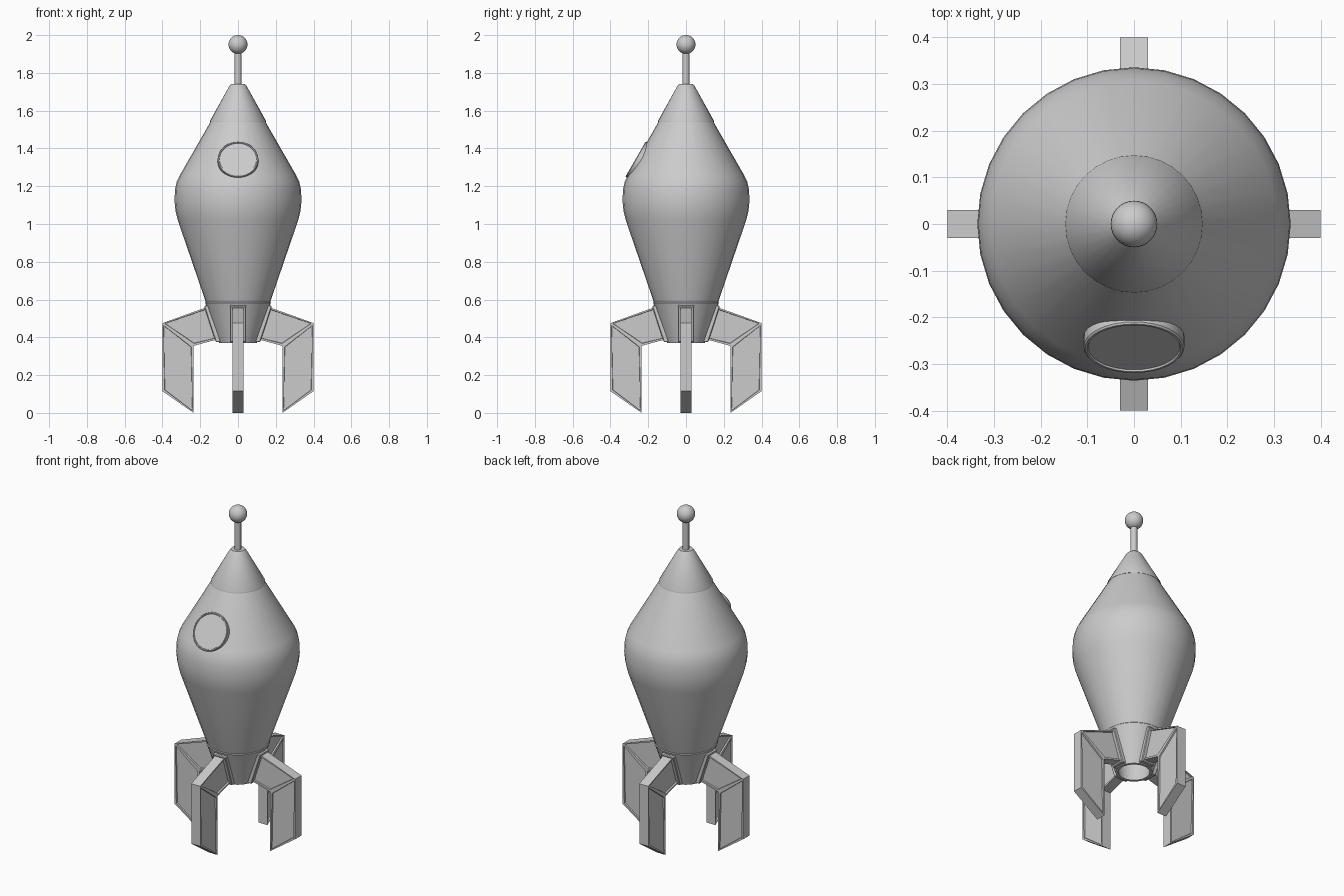
import bpy, bmesh, math
from mathutils import Matrix, Vector

cube = bpy.data.objects.get("Cube")
if cube:
    bpy.data.objects.remove(cube, do_unlink=True)

grey = bpy.data.materials.new("plain_grey")
grey.use_nodes = True
colour = (0.6, 0.6, 0.6, 1)
grey.diffuse_color = colour
grey.node_tree.nodes["Principled BSDF"].inputs["Base Color"].default_value = colour


def finish(name, bm, smooth=True, matrix=Matrix()):
    """Turn a bmesh into a named, shaded object."""
    bmesh.ops.remove_doubles(bm, verts=bm.verts, dist=1e-5)
    bmesh.ops.recalc_face_normals(bm, faces=bm.faces)
    mesh = bpy.data.meshes.new(name)
    bm.to_mesh(mesh)
    bm.free()
    mesh.materials.append(grey)
    obj = bpy.data.objects.new(name, mesh)
    bpy.context.collection.objects.link(obj)
    obj.matrix_world = matrix
    if smooth:
        bpy.ops.object.select_all(action="DESELECT")
        obj.select_set(True)
        bpy.context.view_layer.objects.active = obj
        bpy.ops.object.shade_smooth_by_angle(angle=math.radians(30))
    return obj


def lathe(name, profile, sides=32, matrix=Matrix()):
    """Spin a (radius, height) profile around z."""
    bm = bmesh.new()
    verts = [bm.verts.new((r, 0, z)) for r, z in profile]
    edges = [bm.edges.new(pair) for pair in zip(verts, verts[1:])]
    bmesh.ops.spin(bm, geom=verts + edges, cent=(0, 0, 0), axis=(0, 0, 1),
                   angle=math.tau, steps=sides, use_duplicate=False)
    return finish(name, bm, matrix=matrix)


def slab(bm, outlines, half_width):
    """Extrude side outlines in the xz plane, sharing their common walls."""
    caps = []
    points = {p for outline in outlines for p in outline}
    near, far = ({p: bm.verts.new((p[0], y, p[1])) for p in points}
                 for y in (-half_width, half_width))
    sides = [pair for o in outlines for pair in zip(o, o[1:] + o[:1])]
    for outline in outlines:
        caps.append(bm.faces.new([near[p] for p in outline]))
        caps.append(bm.faces.new([far[p] for p in reversed(outline)]))
    for a, b in sides:
        if (b, a) not in sides:
            bm.faces.new((near[b], near[a], far[a], far[b]))
    bmesh.ops.recalc_face_normals(bm, faces=bm.faces)
    return caps


# Hull, nose and hollow exhaust
lathe("hull", [(0, 0.58), (0.168, 0.58), (0.319, 1.02), (0.331, 1.07),
               (0.336, 1.12), (0.334, 1.18), (0.324, 1.225), (0.307, 1.26),
               (0.143, 1.545), (0, 1.545)])
lathe("nose_cone", [(0, 1.54), (0.148, 1.54), (0.147, 1.548),
                    (0.045, 1.732), (0.038, 1.74), (0, 1.74)])
lathe("exhaust", [(0, 0.59), (0.168, 0.59), (0.174, 0.583), (0.165, 0.56),
                  (0.1, 0.37), (0.085, 0.37), (0.105, 0.5), (0, 0.5)])

# Antenna
lathe("antenna_rod", [(0, 1.73), (0.018, 1.73), (0.018, 1.92), (0, 1.92)], 16)
bm = bmesh.new()
bmesh.ops.create_uvsphere(bm, u_segments=32, v_segments=16, radius=0.05,
                          matrix=Matrix.Translation((0, 0, 1.95)))
finish("antenna_ball", bm)

# Round window lying on the sloping front of the hull
normal = Vector((0, -0.285, 0.164)).normalized()
place = Matrix.Translation((0, -0.26, 1.34)) @ normal.to_track_quat("Z", "Y").to_matrix().to_4x4()
lathe("window", [(0, -0.03), (0.108, -0.03), (0.108, 0.004), (0.105, 0.008),
                 (0.1, 0.008), (0.098, 0.004), (0, 0.004)], 32, place)

# Four fins, each with a mount plate and recessed side panels
mount_outline = [(0.09, 0.375), (0.118, 0.375), (0.18, 0.565), (0.15, 0.575)]
knee_out, knee_in = (0.4, 0.475), (0.235, 0.355)
upper = [(0.105, 0.39), knee_in, knee_out, (0.165, 0.56)]
lower = [(0.235, 0.0), (0.4, 0.115), knee_out, knee_in]
for i, side in enumerate(("left", "back", "right", "front")):
    turn = Matrix.Rotation(i * math.pi / 2, 4, "Z")
    bm = bmesh.new()
    slab(bm, [mount_outline], 0.043)
    bmesh.ops.bevel(bm, geom=bm.edges[:], offset=0.004, segments=1, affect="EDGES")
    finish(side + "_fin_mount", bm, False, turn)

    bm = bmesh.new()
    panels = slab(bm, [upper, lower], 0.03)
    bmesh.ops.inset_individual(bm, faces=panels, thickness=0.013)
    bmesh.ops.inset_individual(bm, faces=panels, thickness=0.002, depth=-0.008)
    finish(side + "_fin", bm, False, turn)
